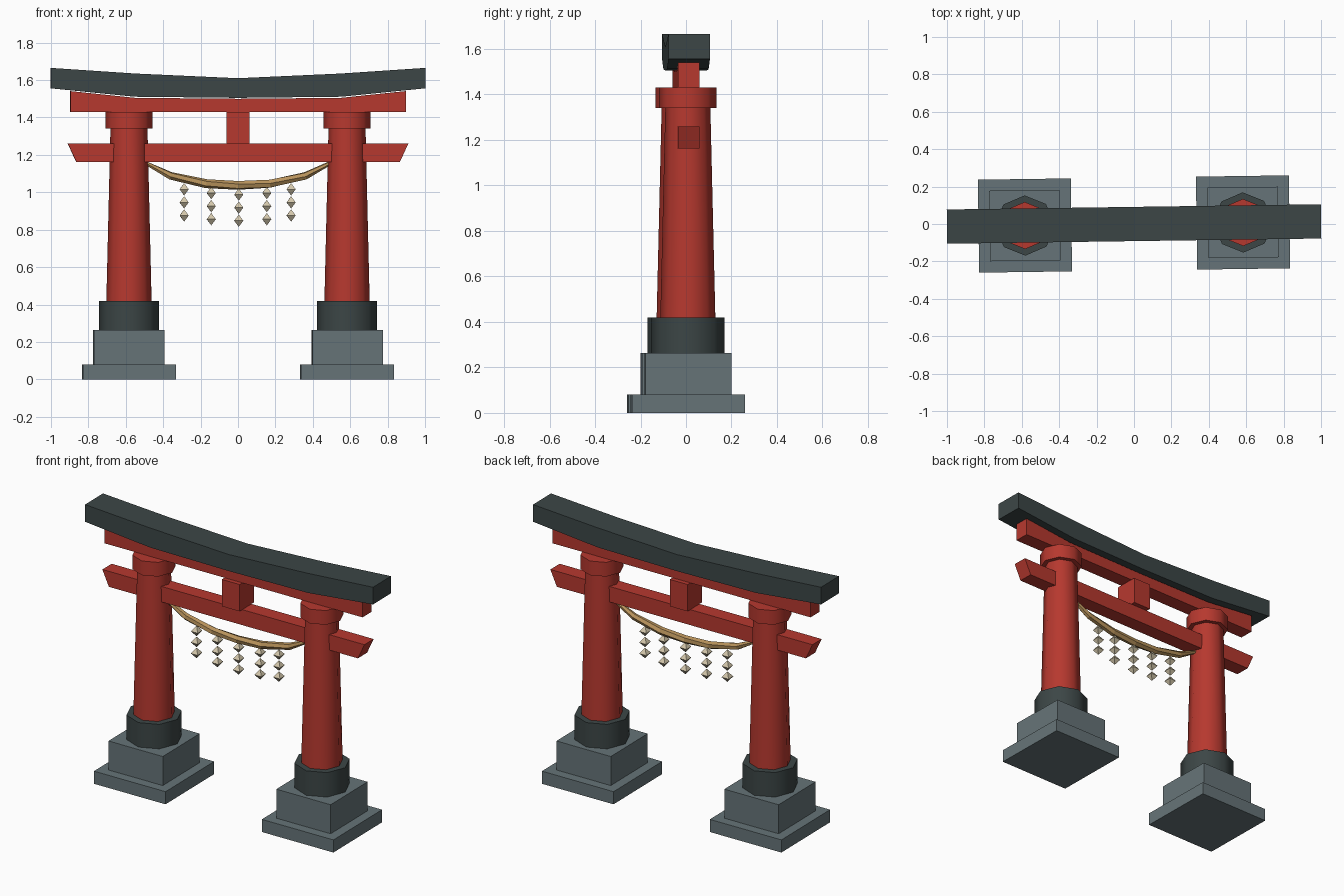
import bpy, bmesh, math
from mathutils import Matrix, Vector

if "Cube" in bpy.data.objects:
    bpy.data.objects.remove(bpy.data.objects["Cube"])

TURN = Matrix.Rotation(math.radians(0.8), 4, 'Z')  # whole gate is turned very slightly


def material(name, rgb):
    m = bpy.data.materials.new(name)
    m.diffuse_color = (*rgb, 1)
    m.use_nodes = True
    m.node_tree.nodes["Principled BSDF"].inputs["Base Color"].default_value = m.diffuse_color
    return m


RED = material("vermilion red", (0.47, 0.040, 0.028))
DARK = material("dark slate", (0.045, 0.061, 0.061))
STONE = material("grey stone", (0.133, 0.175, 0.188))
STRAW = material("straw rope", (0.48, 0.29, 0.105))
PAPER = material("cream paper", (0.66, 0.58, 0.41))


def finish(bm, name, mat, smooth_sides=False):
    bmesh.ops.recalc_face_normals(bm, faces=bm.faces)
    if smooth_sides:
        for f in bm.faces:
            f.smooth = len(f.verts) == 4 and abs(f.normal.z) < 0.5
    bm.transform(TURN)
    me = bpy.data.meshes.new(name)
    bm.to_mesh(me)
    bm.free()
    me.materials.append(mat)
    ob = bpy.data.objects.new(name, me)
    bpy.context.collection.objects.link(ob)
    return ob


def box(name, mat, x, z0, z1, w, d):
    bm = bmesh.new()
    m = Matrix.Translation((x, 0, (z0 + z1) / 2)) @ Matrix.Diagonal((w, d, z1 - z0, 1))
    bmesh.ops.create_cube(bm, size=1, matrix=m)
    return finish(bm, name, mat)


def drum(name, mat, x, z0, z1, r0, r1):
    bm = bmesh.new()
    bmesh.ops.create_cone(bm, cap_ends=True, segments=8, radius1=r0, radius2=r1,
                          depth=z1 - z0, matrix=Matrix.Translation((x, 0, (z0 + z1) / 2)))
    return finish(bm, name, mat, smooth_sides=True)


def beam(name, mat, stations, depth):
    """Beam along x; each station is (x bottom, z bottom, x top, z top)."""
    bm = bmesh.new()
    h = depth / 2
    rings = [[bm.verts.new(p) for p in ((xb, -h, zb), (xb, h, zb), (xt, h, zt), (xt, -h, zt))]
             for xb, zb, xt, zt in stations]
    skin(bm, rings)
    return finish(bm, name, mat)


def skin(bm, rings):
    n = len(rings[0])
    for a, b in zip(rings, rings[1:]):
        for i in range(n):
            j = (i + 1) % n
            bm.faces.new((a[i], a[j], b[j], b[i]))
    bm.faces.new(rings[0])
    bm.faces.new(rings[-1])


def mirrored(half):
    """Half profile from the centre outward (x, ...) to a full left-right list."""
    return [(-p[0], *p[1:]) for p in half[:0:-1]] + half


# Pillars with stone steps, collar and capital
for side, x in (("left", -0.583), ("right", 0.583)):
    box(side + "_lower_step", STONE, x, 0, 0.08, 0.497, 0.497)
    box(side + "_upper_step", STONE, x, 0.08, 0.264, 0.377, 0.377)
    drum(side + "_collar", DARK, x, 0.264, 0.419, 0.161, 0.161)
    drum(side + "_pillar", RED, x, 0.419, 1.34, 0.121, 0.099)
    drum(side + "_capital", RED, x, 1.34, 1.43, 0.126, 0.126)

# Tie beam with slanted ends, and the centre strut
beam("tie_beam", RED, [(-0.865, 1.162, -0.91, 1.26), (0.865, 1.162, 0.91, 1.26)], 0.094)
box("centre_strut", RED, 0, 1.26, 1.43, 0.123, 0.15)

# Upper beam following the underside of the roof
beam("upper_beam", RED, [(x, 1.43, x, z) for x, z in
                         mirrored([(0, 1.5), (0.55, 1.505), (0.897, 1.541)])], 0.094)

# Curved roof beam
beam("roof_beam", DARK, [(x, zb, x, zt) for x, zb, zt in
                         mirrored([(0, 1.505, 1.61), (0.55, 1.511, 1.635), (1.0, 1.556, 1.665)])], 0.183)

# Sagging rope, thick in the middle, slightly twisted
path = mirrored([(0, 1.037, 0.024), (0.17, 1.046, 0.024), (0.36, 1.088, 0.021), (0.5, 1.16, 0.010)])
bm = bmesh.new()
rings = []
for k, (x, z, r) in enumerate(path):
    a, b = path[max(k - 1, 0)], path[min(k + 1, len(path) - 1)]
    t = Vector((b[0] - a[0], 0, b[1] - a[1])).normalized()
    up = Vector((-t.z, 0, t.x))
    ring = []
    for i in range(6):
        ang = math.tau * i / 6 + k * 0.25
        ring.append(bm.verts.new(Vector((x, 0, z)) + up * r * math.sin(ang)
                                 + Vector((0, r * math.cos(ang), 0))))
    rings.append(ring)
skin(bm, rings)
finish(bm, "rope", STRAW)

# Hanging paper streamers: three square double pyramids each
for n, (x, z) in enumerate([(-0.288, 1.016), (-0.143, 0.996), (0.004, 0.988),
                            (0.154, 0.996), (0.284, 1.016)]):
    bm = bmesh.new()
    for k in range(3):
        for s in (1, -1):
            m = (Matrix.Translation((x, 0, z - 0.07 * k + s * 0.0165))
                 @ Matrix.Rotation(math.pi / 4, 4, 'Z') @ Matrix.Diagonal((1, 1, s, 1)))
            bmesh.ops.create_cone(bm, cap_ends=False, segments=4, radius1=0.034,
                                  radius2=0, depth=0.033, matrix=m)
    bmesh.ops.remove_doubles(bm, verts=bm.verts, dist=0.0005)
    finish(bm, "paper_streamer_%d" % (n + 1), PAPER)
